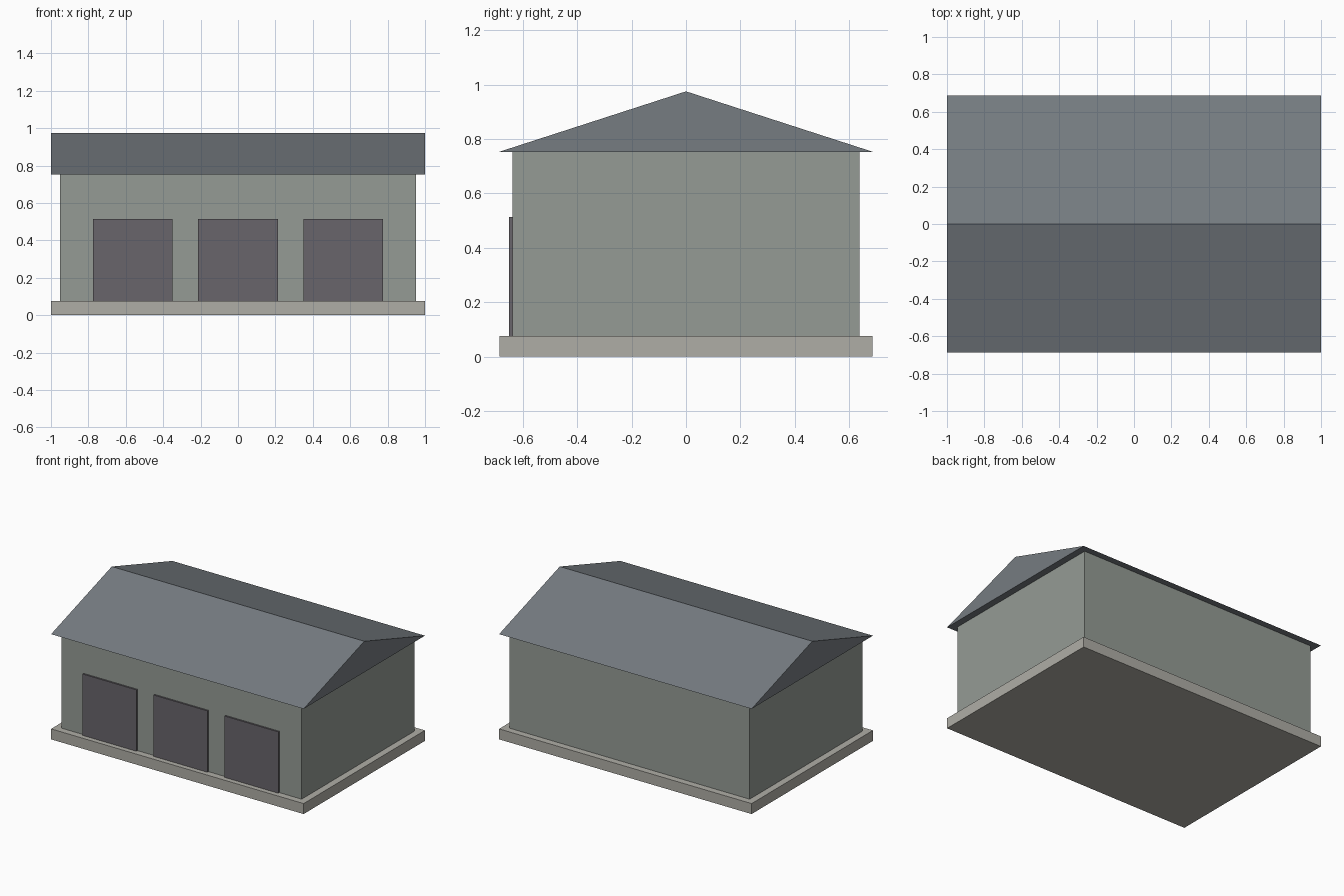
import bpy

if "Cube" in bpy.data.objects:
    bpy.data.objects.remove(bpy.data.objects["Cube"])


def material(name, rgb):
    mat = bpy.data.materials.new(name)
    mat.diffuse_color = (*rgb, 1)
    mat.use_nodes = True
    mat.node_tree.nodes["Principled BSDF"].inputs["Base Color"].default_value = mat.diffuse_color
    return mat


def mesh_object(name, verts, faces, mat):
    mesh = bpy.data.meshes.new(name)
    mesh.from_pydata(verts, [], faces)
    mesh.materials.append(mat)
    obj = bpy.data.objects.new(name, mesh)
    bpy.context.collection.objects.link(obj)
    return obj


def box(name, x, y, z, mat):
    verts = [(a, b, c) for a in x for b in y for c in z]
    faces = [(0, 1, 3, 2), (4, 6, 7, 5), (0, 4, 5, 1),
             (2, 3, 7, 6), (0, 2, 6, 4), (1, 5, 7, 3)]
    return mesh_object(name, verts, faces, mat)


concrete = material("concrete", (0.43, 0.42, 0.38))
wall_paint = material("wall_paint", (0.30, 0.33, 0.30))
slate = material("slate", (0.18, 0.20, 0.22))
door_paint = material("door_paint", (0.14, 0.13, 0.145))

BASE_TOP, EAVE, RIDGE = 0.075, 0.753, 0.975
HALF_X, HALF_Y = 1.0, 0.686

# Foundation slab and walls
box("foundation", (-HALF_X, HALF_X), (-HALF_Y, HALF_Y), (0, BASE_TOP), concrete)
box("walls", (-0.951, 0.951), (-0.638, 0.638), (BASE_TOP, EAVE), wall_paint)

# Gable roof: triangular profile extruded along x
profile = [(-HALF_Y, EAVE), (HALF_Y, EAVE), (0, RIDGE)]
mesh_object("gable_roof",
            [(x, y, z) for x in (-HALF_X, HALF_X) for y, z in profile],
            [(0, 2, 1), (3, 4, 5), (0, 1, 4, 3), (1, 2, 5, 4), (2, 0, 3, 5)],
            slate)

# Three garage doors on the front
for i, cx in enumerate((-0.562, 0, 0.562)):
    box(f"garage_door_{i + 1}", (cx - 0.213, cx + 0.213), (-0.65, -0.638),
        (BASE_TOP, 0.514), door_paint)
